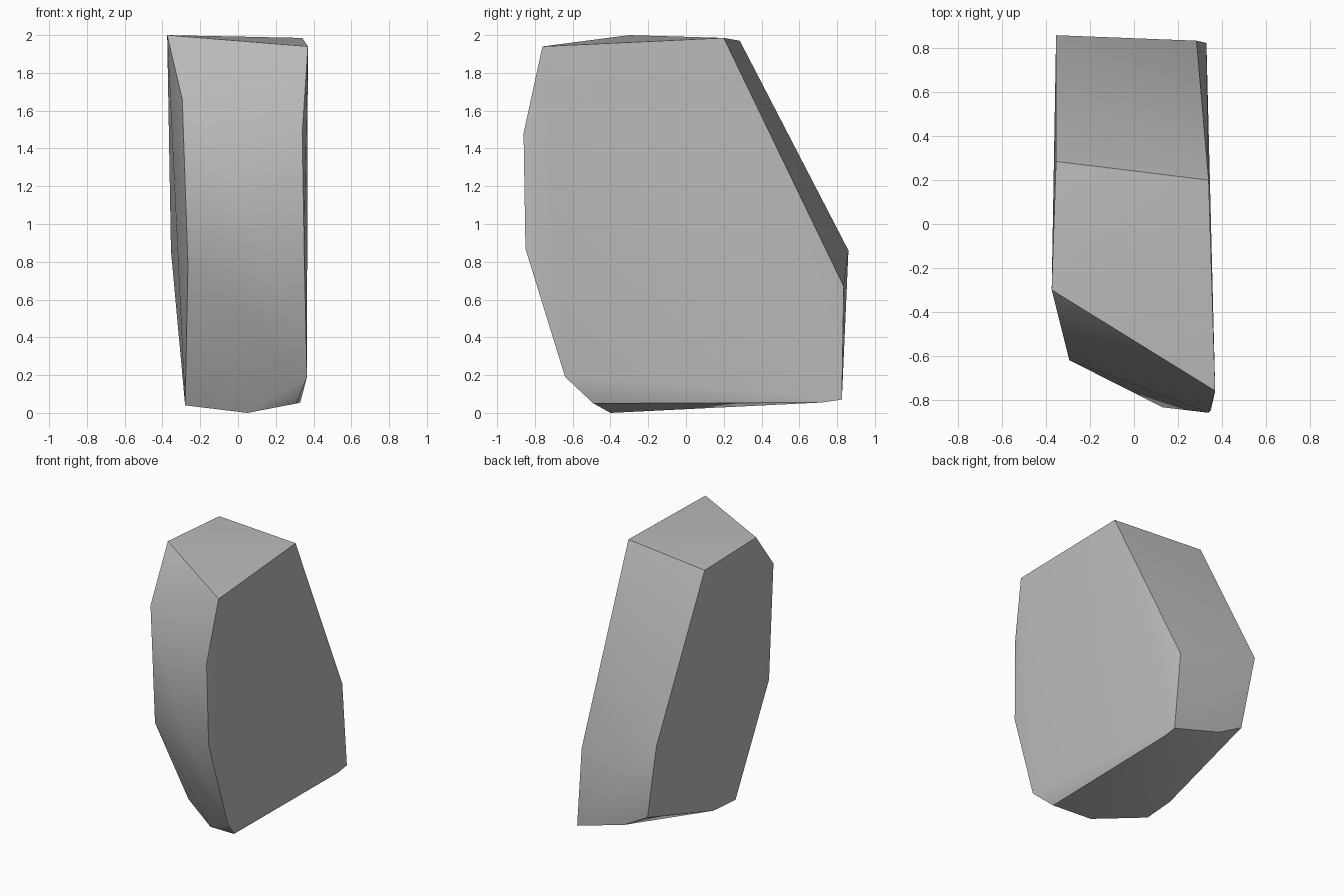
import bpy
import bmesh
import math


def remove_default_cube():
    cube = bpy.data.objects.get("Cube")
    if cube is not None:
        bpy.data.objects.remove(cube, do_unlink=True)


def make_material(name, colour):
    material = bpy.data.materials.new(name)
    material.use_nodes = True
    material.diffuse_color = colour
    material.node_tree.nodes["Principled BSDF"].inputs["Base Color"].default_value = colour
    return material


def build_hull(name, corners, material):
    """Wrap a convex stone around a handful of corner points."""
    bm = bmesh.new()
    for corner in corners:
        bm.verts.new(corner)
    hull = bmesh.ops.convex_hull(bm, input=bm.verts[:], use_existing_faces=False)
    loose = [v for v in hull["geom_interior"] if isinstance(v, bmesh.types.BMVert)]
    if loose:
        bmesh.ops.delete(bm, geom=loose, context="VERTS")
    # Merge the nearly flat triangles into broad facets
    bmesh.ops.dissolve_limit(bm, angle_limit=math.radians(2),
                             verts=bm.verts[:], edges=bm.edges[:])
    bmesh.ops.recalc_face_normals(bm, faces=bm.faces[:])
    mesh = bpy.data.meshes.new(name)
    bm.to_mesh(mesh)
    bm.free()
    mesh.materials.append(material)
    stone = bpy.data.objects.new(name, mesh)
    bpy.context.collection.objects.link(stone)
    return stone


remove_default_cube()
grey_stone = make_material("grey stone", (0.5, 0.5, 0.5, 1))

# Slanted top facet
top = [(.37, -.76, 1.94), (.34, .2, 1.985), (-.355, .285, 1.97), (-.375, -.3, 2)]

# Bulging front, left edge then right edge
front = [(.34, -.86, 1.48), (.35, -.85, .87), (.365, -.64, .19),
         (.13, -.835, .91), (-.295, -.62, 1.66), (-.265, -.61, .78)]

# Back, where the long slope meets the upright rear
back = [(-.355, .86, .86), (.285, .835, .67)]

# Rounded underside
base = [(.31, -.49, .05), (.05, -.4, 0), (-.28, -.19, .04), (-.27, .06, .05),
        (.33, .72, .055), (.33, .825, .07), (-.06, .83, .18), (-.26, .83, .29)]

boulder = build_hull("boulder", top + front + back + base, grey_stone)

# Soft shading over shallow folds, crisp edges elsewhere
bpy.ops.object.select_all(action="DESELECT")
boulder.select_set(True)
bpy.context.view_layer.objects.active = boulder
bpy.ops.object.shade_smooth_by_angle(angle=math.radians(32))
